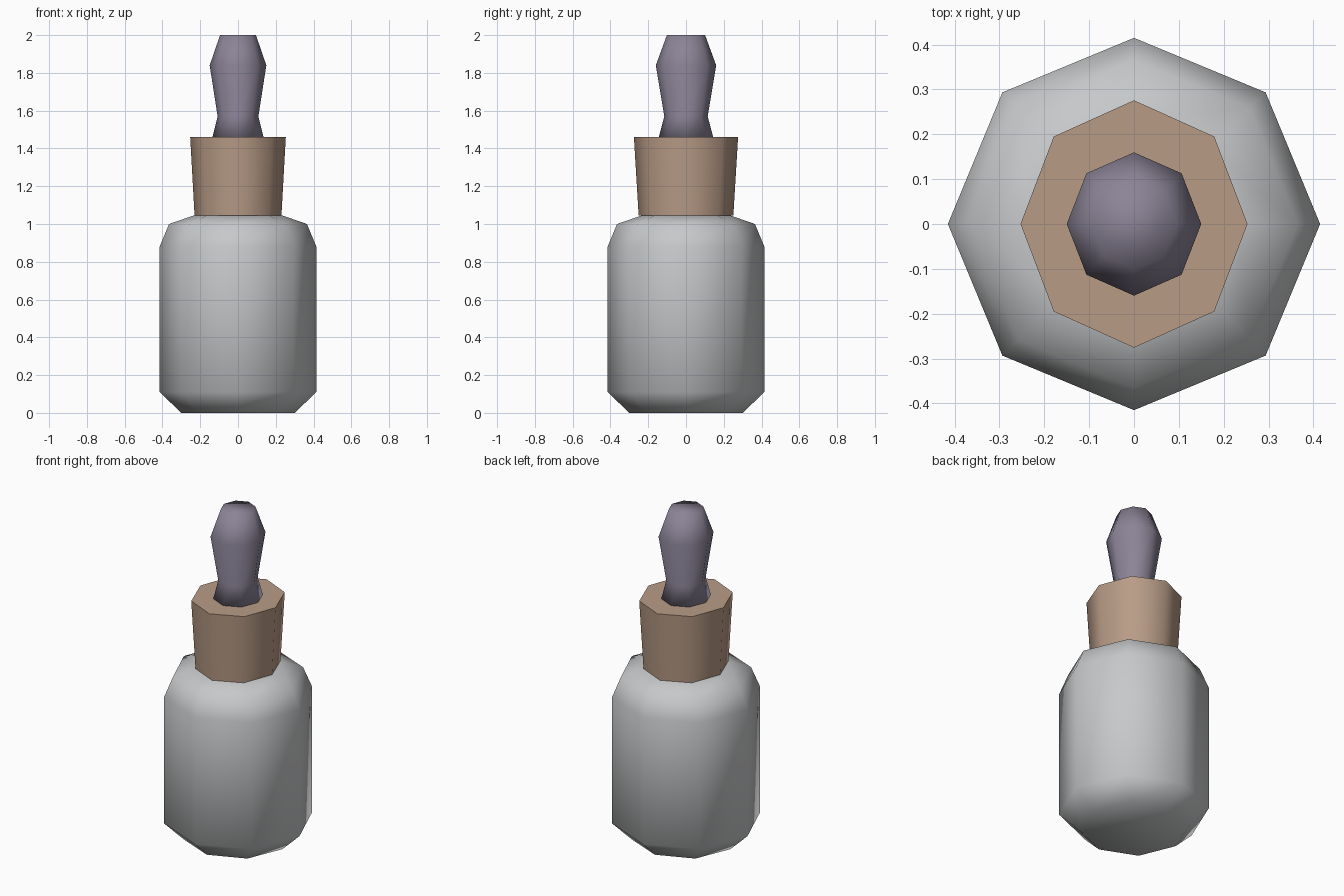
import bpy, bmesh, math

cube = bpy.data.objects.get("Cube")
if cube:
    bpy.data.objects.remove(cube, do_unlink=True)


def material(name, rgb):
    m = bpy.data.materials.new(name)
    m.use_nodes = True
    colour = (*rgb, 1)
    m.diffuse_color = colour
    bsdf = next(n for n in m.node_tree.nodes if n.type == "BSDF_PRINCIPLED")
    bsdf.inputs["Base Color"].default_value = colour
    return m


def lathe(name, profile, mat, y_scale=1.0, sharp_angle=None, sides=8):
    """Closed octagonal solid from (radius, height) pairs, corners on the axes."""
    bm = bmesh.new()
    rings = []
    for r, z in profile:
        ring = []
        for i in range(sides):
            a = math.tau * i / sides
            ring.append(bm.verts.new((r * math.cos(a), r * y_scale * math.sin(a), z)))
        rings.append(ring)
    for low, high in zip(rings, rings[1:]):
        for i in range(sides):
            j = (i + 1) % sides
            bm.faces.new((low[i], low[j], high[j], high[i]))
    bm.faces.new(rings[0][::-1])
    bm.faces.new(rings[-1])
    mesh = bpy.data.meshes.new(name)
    bm.to_mesh(mesh)
    bm.free()
    mesh.materials.append(mat)
    obj = bpy.data.objects.new(name, mesh)
    bpy.context.collection.objects.link(obj)
    bpy.ops.object.select_all(action="DESELECT")
    obj.select_set(True)
    bpy.context.view_layer.objects.active = obj
    if sharp_angle:
        bpy.ops.object.shade_smooth_by_angle(angle=math.radians(sharp_angle))
    else:
        bpy.ops.object.shade_smooth()
    return obj


glass = material("pale grey glass", (0.57, 0.58, 0.59))
cork = material("tan cork", (0.48, 0.33, 0.24))
rubber = material("muted purple rubber", (0.26, 0.23, 0.31))

# Bottle body with chamfered base and shoulders
lathe("bottle_body", [(0.30, 0), (0.415, 0.11), (0.415, 0.88),
                      (0.365, 1.0), (0.235, 1.045)], glass)

# Flared stopper, slightly deeper than wide
lathe("stopper", [(0.23, 1.045), (0.253, 1.46)], cork, y_scale=1.09, sharp_angle=60)

# Squeeze bulb with a pinched waist
lathe("dropper_bulb", [(0.135, 1.46), (0.108, 1.57), (0.15, 1.84),
                       (0.095, 2.0)], rubber, y_scale=1.065)
